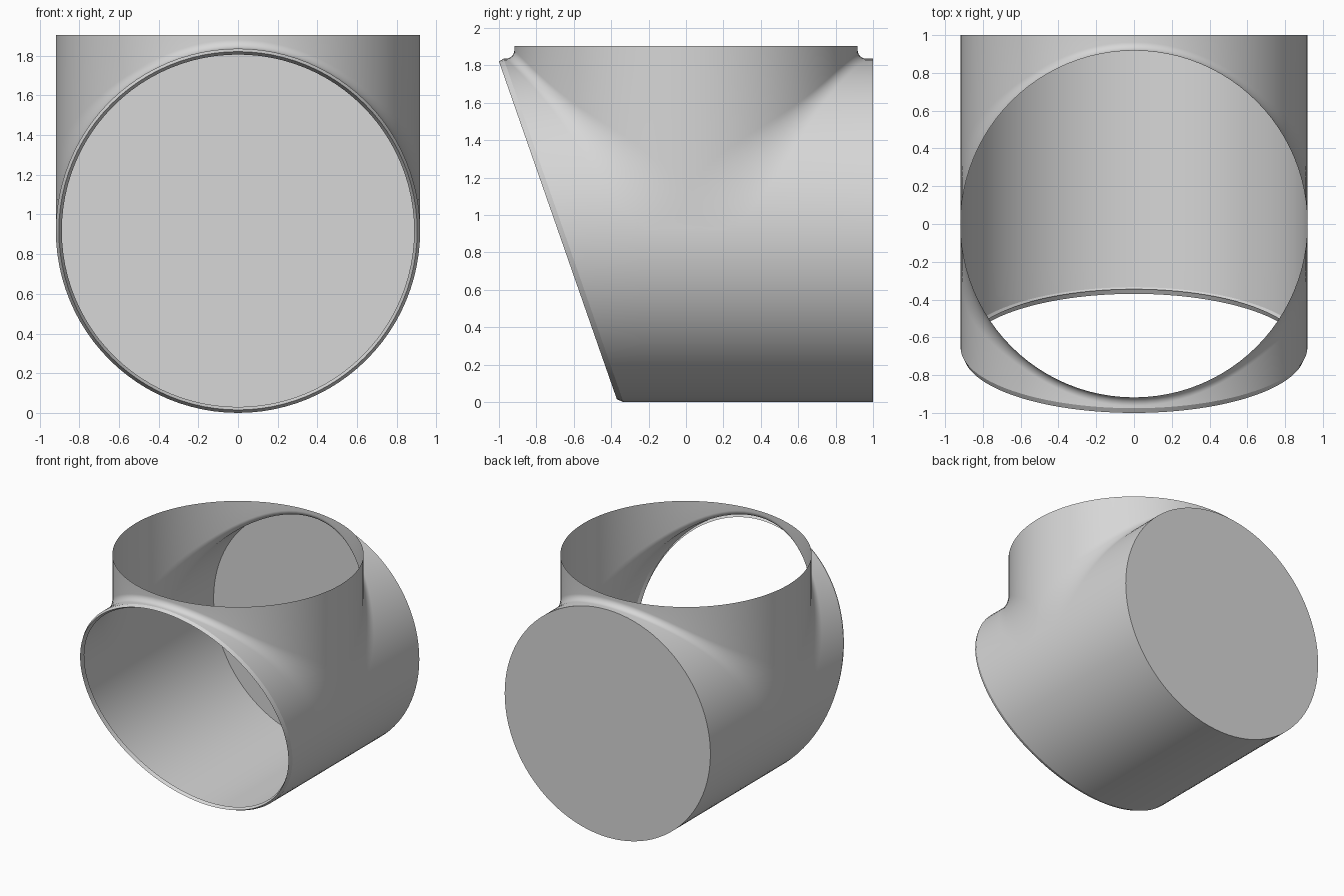
import bpy, bmesh
from math import sin, cos, pi

cube = bpy.data.objects.get("Cube")
if cube:
    bpy.data.objects.remove(cube)

R = 0.918        # radius of both tubes, and height of the horizontal axis
TOP = 1.904      # open top of the neck
N = 24           # segments per quarter turn
ARC = 10         # segments across the fillet

grey = bpy.data.materials.new("light grey")
grey.use_nodes = True
grey.diffuse_color = (0.68, 0.68, 0.68, 1)
grey.node_tree.nodes["Principled BSDF"].inputs["Base Color"].default_value = (0.68, 0.68, 0.68, 1)


def slant(z):
    """Y of the sloping front opening at a height."""
    return -1 + (1.821 - z) * 0.349


def contact(a):
    """Distance from the centre where the fillet meets each tube."""
    return R * cos(a) + 0.045 + 0.2 * sin(a) ** 6


def grid(bm, rows):
    """Skin a list of equally long rows of points."""
    rows = [[bm.verts.new(p) for p in row] for row in rows]
    for r0, r1 in zip(rows, rows[1:]):
        for i in range(len(r0) - 1):
            bm.faces.new((r0[i], r0[i + 1], r1[i + 1], r1[i]))


def finish(bm, name):
    bmesh.ops.remove_doubles(bm, verts=bm.verts, dist=1e-5)
    bmesh.ops.recalc_face_normals(bm, faces=bm.faces)
    mesh = bpy.data.meshes.new(name)
    bm.to_mesh(mesh)
    bm.free()
    mesh.materials.append(grey)
    mesh.shade_smooth()
    mesh.set_sharp_from_angle(angle=0.6)
    obj = bpy.data.objects.new(name, mesh)
    bpy.context.collection.objects.link(obj)
    return obj


def fillet(a, sx, sy):
    """Concave quarter arc from the neck to the horizontal tube."""
    d, h = contact(a), R * cos(a)
    ts = [i / ARC * pi / 2 for i in range(ARC + 1)]
    return [(sx * R * sin(a), sy * (d - (d - h) * cos(t)), R + d - (d - h) * sin(t)) for t in ts]


# Tee body: neck, fillet and upper half of the horizontal tube, by quarters
bm = bmesh.new()
quarter = [i / N * pi / 2 for i in range(N + 1)]
for sx in (1, -1):
    for sy in (1, -1):
        rows = []
        for a in quarter:
            x, h = sx * R * sin(a), R * cos(a)
            end = 1 if sy > 0 else slant(R + h) + 0.03
            rows.append([(x, sy * h, TOP)] + fillet(a, sx, sy) + [(x, end, R + h)])
        grid(bm, rows)
    # Flat patch at the side where the fillets meet
    patch = fillet(pi / 2, sx, 1)[::-1] + fillet(pi / 2, sx, -1)[1:]
    bm.faces.new([bm.verts.new(p) for p in patch])

# Lower half of the horizontal tube
e = contact(pi / 2)
rows = []
for i in range(2 * N + 1):
    a = pi / 2 + i / N * pi / 2
    x, z = R * sin(a), R + R * cos(a)
    rows.append([(x, y, z) for y in (slant(z) + 0.03, -e, e, 1)])
grid(bm, rows)
finish(bm, "tee_body")

# Closed back end
bm = bmesh.new()
circle = [i / N * pi / 2 for i in range(4 * N)]
bm.faces.new([bm.verts.new((R * sin(a), 1, R + R * cos(a))) for a in circle])
finish(bm, "back_cap")

# Chamfered lip around the sloping front opening
bm = bmesh.new()
rows = []
for radius, back in ((R, 0.03), (0.903, 0), (0.888, 0.03)):
    ring = [(radius * sin(a), R + radius * cos(a)) for a in circle + [0]]
    rows.append([(x, slant(z) + back, z) for x, z in ring])
grid(bm, rows)
finish(bm, "front_lip")
